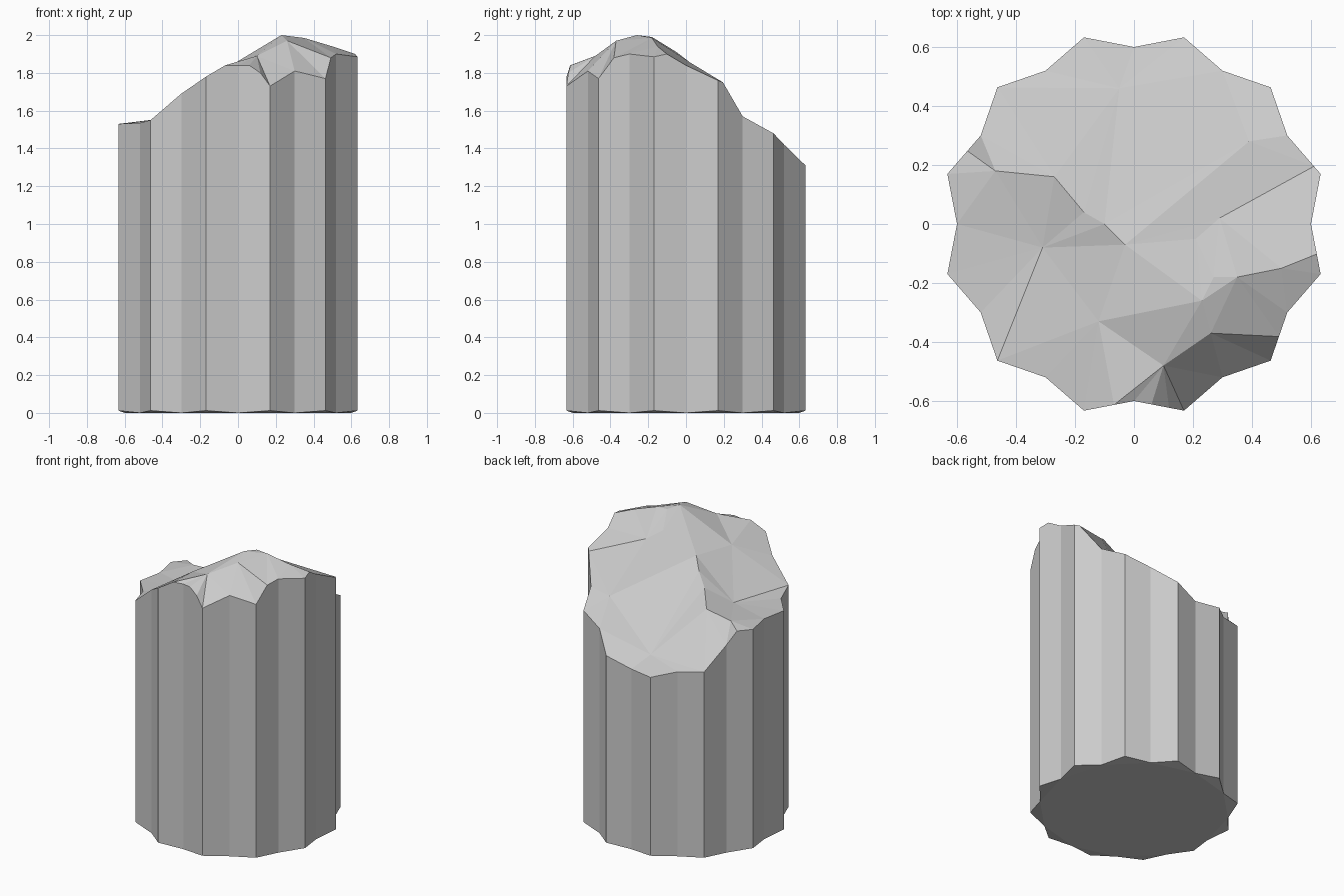
import bpy
import bmesh
from math import sin, cos, radians
from mathutils import Vector
from mathutils.geometry import delaunay_2d_cdt

cube = bpy.data.objects.get("Cube")
if cube:
    bpy.data.objects.remove(cube, do_unlink=True)

RIDGE, FLUTE, SIDES = 0.655, 0.6, 24

# Stone colour
stone = bpy.data.materials.new("pale grey stone")
stone.use_nodes = True
grey = (0.6, 0.6, 0.6, 1)
stone.diffuse_color = grey
stone.node_tree.nodes["Principled BSDF"].inputs["Base Color"].default_value = grey


def corner(k):
    """Alternating ridge and flute corners of the fluted section."""
    a = radians(15 + 15 * (k % SIDES))
    r = FLUTE if k % 2 else RIDGE
    return Vector((r * cos(a), r * sin(a), 0))


# Broken rim: height at each corner, plus extra chips (side: (position, height))
heights = [1.76, 1.57, 1.48, 1.42, 1.31, 1.25, 1.25, 1.28, 1.30, 1.44, 1.53, 1.53,
           1.53, 1.535, 1.55, 1.69, 1.78, 1.84, 1.73, 1.81, 1.77, 1.90, 1.885, 1.84]
chips = {0: [(0.2, 1.75)], 9: [(0.4, 1.53)], 16: [(0.6, 1.84)],
         17: [(0.35, 1.84), (0.7, 1.80)], 20: [(0.5, 1.88)], 22: [(0.4, 1.90)]}

points, first = [], []
for k in range(SIDES):
    first.append(len(points))
    for t, z in [(0, heights[k])] + chips.get(k, []):
        p = corner(k).lerp(corner(k + 1), t)
        p.z = z
        points.append(p)
rim_count = len(points)
edges = [(i, (i + 1) % rim_count) for i in range(rim_count)]

# Creases across the fracture, as chains from the rim inward
inner = {
    "shelf": (-0.47, 0.18, 1.55), "step": (-0.27, 0.16, 1.57),
    "rise": (-0.17, 0.04, 1.645), "bend": (-0.10, 0.0, 1.726),
    "middle": (-0.03, -0.07, 1.79), "shoulder": (0.21, -0.05, 1.91),
    "crest": (0.27, -0.18, 1.99), "peak": (0.23, -0.26, 2.0),
    "valley": (-0.31, -0.08, 1.535), "ledge": (0.29, 0.02, 1.856),
    "brow": (0.10, -0.48, 1.89), "brow_top": (0.26, -0.37, 1.97),
    "spur": (0.50, -0.15, 1.94), "spur_top": (0.35, -0.18, 1.985),
    "front": (-0.12, -0.33, 1.79), "side": (0.39, 0.28, 1.53),
    "back": (-0.05, 0.46, 1.31),
}
index = {}
for name, co in inner.items():
    index[name] = len(points)
    points.append(Vector(co))
chains = [
    [first[9] + 1, "shelf", "step", "rise", "bend", "middle", "shoulder", "crest", "peak"],
    [first[14], "valley", "bend"],
    [first[0] + 1, "ledge", "shoulder"],
    [first[16] + 1, "brow", "brow_top", first[20] + 1],
    [first[22] + 1, "spur", "spur_top", "crest"],
    [first[14], "front", "peak"],
    [first[1], "side", "middle"],
    [first[8], "back", first[4]],
]
for chain in chains:
    ids = [index.get(c, c) for c in chain]
    edges += list(zip(ids, ids[1:]))

# Fractured top
flat = [p.to_2d() for p in points]
_, _, tris, origins, _, _ = delaunay_2d_cdt(flat, edges, [list(range(rim_count))], 1, 1e-6)
bm = bmesh.new()
top = [bm.verts.new(p) for p in points]
for tri in tris:
    ids = [origins[i][0] for i in tri if origins[i]]
    if len(set(ids)) == 3:
        bm.faces.new([top[i] for i in ids])

# Fluted sides
base = []
for k in range(SIDES):
    p = corner(k)
    p.z = 0 if k % 2 else 0.012
    base.append(bm.verts.new(p))
for k in range(SIDES):
    n = (k + 1) % SIDES
    end = first[n] if n else rim_count
    run = [top[i % rim_count] for i in range(first[k], end + 1)]
    bm.faces.new([base[k], base[n]] + run[::-1])

# Underside with slightly lifted ridge tips
bm.faces.new(base[1::2][::-1])
for k in range(0, SIDES, 2):
    bm.faces.new([base[k], base[k - 1], base[(k + 1) % SIDES]])

bmesh.ops.recalc_face_normals(bm, faces=bm.faces)
mesh = bpy.data.meshes.new("broken_column")
bm.to_mesh(mesh)
bm.free()
mesh.materials.append(stone)
column = bpy.data.objects.new("broken_column", mesh)
bpy.context.collection.objects.link(column)
